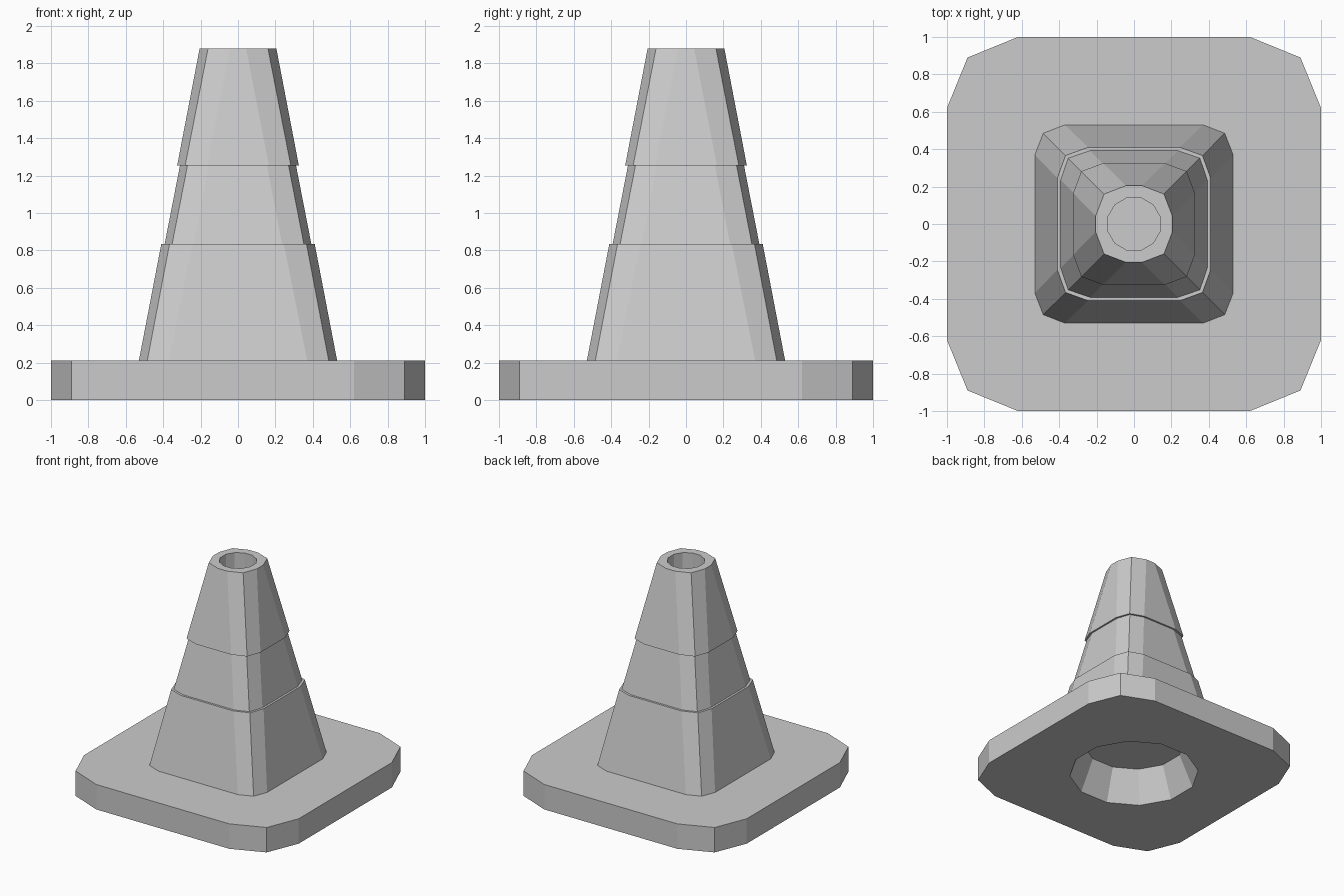
import bpy
import bmesh

cube = bpy.data.objects.get("Cube")
if cube:
    bpy.data.objects.remove(cube, do_unlink=True)

# One plain grey plastic for every part
grey = bpy.data.materials.new("plain_grey")
grey.use_nodes = True
colour = (0.6, 0.6, 0.6, 1)
grey.diffuse_color = colour
grey.node_tree.nodes["Principled BSDF"].inputs["Base Color"].default_value = colour


def ring(half, corner, flat, z):
    """Twelve-sided rounded square: flat sides with one point on each corner."""
    points = []
    x_dir, y_dir = 1, 0
    for _ in range(4):
        for along, across in ((half, flat), (corner, corner), (flat, half)):
            points.append((along * x_dir - across * y_dir,
                           along * y_dir + across * x_dir, z))
        x_dir, y_dir = -y_dir, x_dir
    return points


def round_ring(half, z):
    """Regular twelve-sided ring."""
    return ring(half, half * 0.732, half * 0.268, z)


def loft(name, rings, cap_first=False, cap_last=False):
    """Skin consecutive rings with flat quads; caps face down and up."""
    bm = bmesh.new()
    loops = [[bm.verts.new(p) for p in r] for r in rings]
    for a, b in zip(loops, loops[1:]):
        count = len(a)
        for i in range(count):
            j = (i + 1) % count
            bm.faces.new((a[i], a[j], b[j], b[i]))
    if cap_first:
        bm.faces.new(reversed(loops[0]))
    if cap_last:
        bm.faces.new(loops[-1])
    mesh = bpy.data.meshes.new(name)
    bm.to_mesh(mesh)
    bm.free()
    mesh.materials.append(grey)
    obj = bpy.data.objects.new(name, mesh)
    bpy.context.collection.objects.link(obj)


# Section heights and shared outlines
plate_top, band_low, band_high, tip = 0.21, 0.835, 1.255, 1.88
foot = ring(0.53, 0.485, 0.37, plate_top)
band_foot = ring(0.392, 0.352, 0.235, band_low)
band_head = ring(0.31, 0.27, 0.155, band_high)

# Base plate with the tapered recess underneath
loft("base_plate", [
    round_ring(0.39, 0.27),
    round_ring(0.5, 0),
    ring(1, 0.89, 0.62, 0),
    ring(1, 0.89, 0.62, plate_top),
    foot,
], cap_first=True)

# Lower cone section, ending in a narrow ledge
loft("lower_section", [foot, ring(0.41, 0.366, 0.245, band_low), band_foot])

# Recessed band
loft("middle_band", [band_foot, band_head])

# Upper cone section with an overhanging lip and a hole in the tip
loft("upper_section", [
    band_head,
    ring(0.325, 0.282, 0.165, band_high),
    ring(0.205, 0.16, 0.043, tip),
    round_ring(0.14, tip),
    round_ring(0.14, 1.5),
], cap_last=True)
